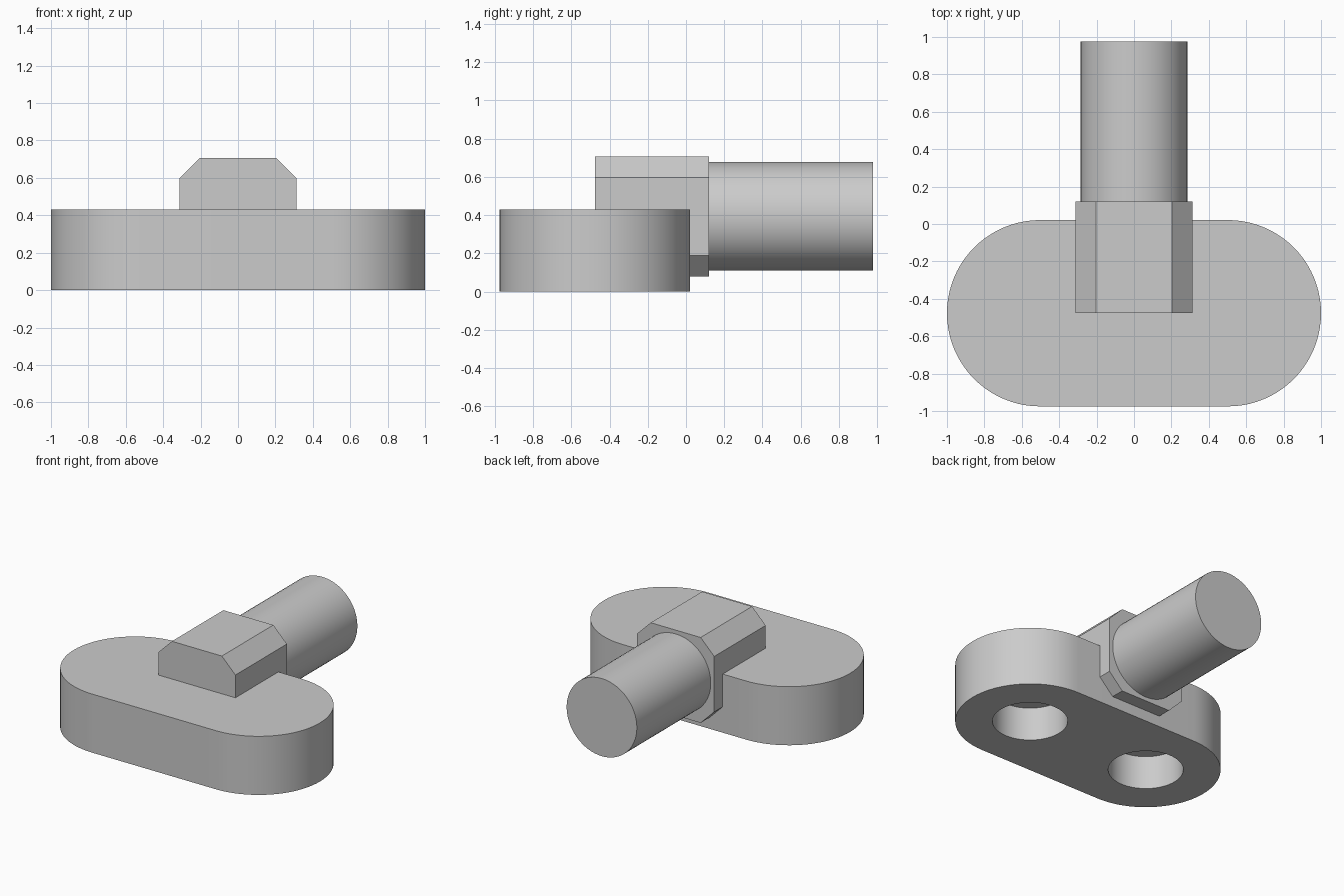
import bpy
import bmesh
from math import sin, cos, pi, radians
from mathutils import Vector

cube = bpy.data.objects.get("Cube")
if cube:
    bpy.data.objects.remove(cube, do_unlink=True)

grey = bpy.data.materials.new("plain grey")
grey.use_nodes = True
grey.diffuse_color = (0.6, 0.6, 0.6, 1)
grey.node_tree.nodes["Principled BSDF"].inputs["Base Color"].default_value = (0.6, 0.6, 0.6, 1)


def prism(name, outline, sweep):
    """Extrude a closed outline of 3D points along the sweep vector."""
    bm = bmesh.new()
    face = bm.faces.new([bm.verts.new(p) for p in outline])
    top = bmesh.ops.extrude_face_region(bm, geom=[face])
    moved = [v for v in top["geom"] if isinstance(v, bmesh.types.BMVert)]
    bmesh.ops.translate(bm, verts=moved, vec=Vector(sweep))
    bmesh.ops.recalc_face_normals(bm, faces=bm.faces)
    mesh = bpy.data.meshes.new(name)
    bm.to_mesh(mesh)
    bm.free()
    mesh.materials.append(grey)
    obj = bpy.data.objects.new(name, mesh)
    bpy.context.collection.objects.link(obj)
    return obj


def arc(cx, cy, radius, start, sweep, steps):
    angles = [start + sweep * i / steps for i in range(steps + 1)]
    return [(cx + radius * cos(a), cy + radius * sin(a)) for a in angles]


def smooth(obj):
    bpy.ops.object.select_all(action="DESELECT")
    obj.select_set(True)
    bpy.context.view_layer.objects.active = obj
    bpy.ops.object.shade_smooth_by_angle(angle=radians(30))


mid_y, end_x, end_r = -0.477, 0.502, 0.498

# Base plate with rounded ends
plan = arc(end_x, mid_y, end_r, -pi / 2, pi, 40) + arc(-end_x, mid_y, end_r, pi / 2, pi, 40)
plate = prism("base_plate", [(x, y, 0) for x, y in plan], (0, 0, 0.43))

# Chamfered block set into the plate
w, bottom, top, c = 0.313, 0.08, 0.707, 0.11
half = [(w - c, bottom), (w, bottom + c), (w, top - c), (w - c, top)]
section = half + [(-x, z) for x, z in reversed(half)]
block = prism("chamfered_block", [(x, -0.477, z) for x, z in section], (0, 0.597, 0))

# Round peg at the back
circle = arc(0, 0.394, 0.285, 0, 2 * pi, 64)[:-1]
peg = prism("round_peg", [(x, 0.1, z) for x, z in circle], (0, 0.877, 0))

# Blind holes in the underside
for side, label in ((1, "left"), (-1, "right")):
    ring = arc(side * end_x, mid_y, 0.25, 0, 2 * pi, 64)[:-1]
    cutter = prism(label + "_hole_cutter", [(x, y, -0.1) for x, y in ring], (0, 0, 0.345))
    cutter.hide_render = True
    cutter.hide_viewport = True
    for part in (plate, block):
        cut = part.modifiers.new(label + " hole", "BOOLEAN")
        cut.operation = "DIFFERENCE"
        cut.solver = "EXACT"
        cut.object = cutter

# Bake the cuts, then shade the round parts
bpy.context.view_layer.update()
graph = bpy.context.evaluated_depsgraph_get()
for part in (plate, block):
    mesh = bpy.data.meshes.new_from_object(part.evaluated_get(graph))
    part.modifiers.clear()
    part.data = mesh
for obj in [o for o in bpy.data.objects if o.name.endswith("hole_cutter")]:
    bpy.data.objects.remove(obj, do_unlink=True)
for part in (plate, block, peg):
    smooth(part)
